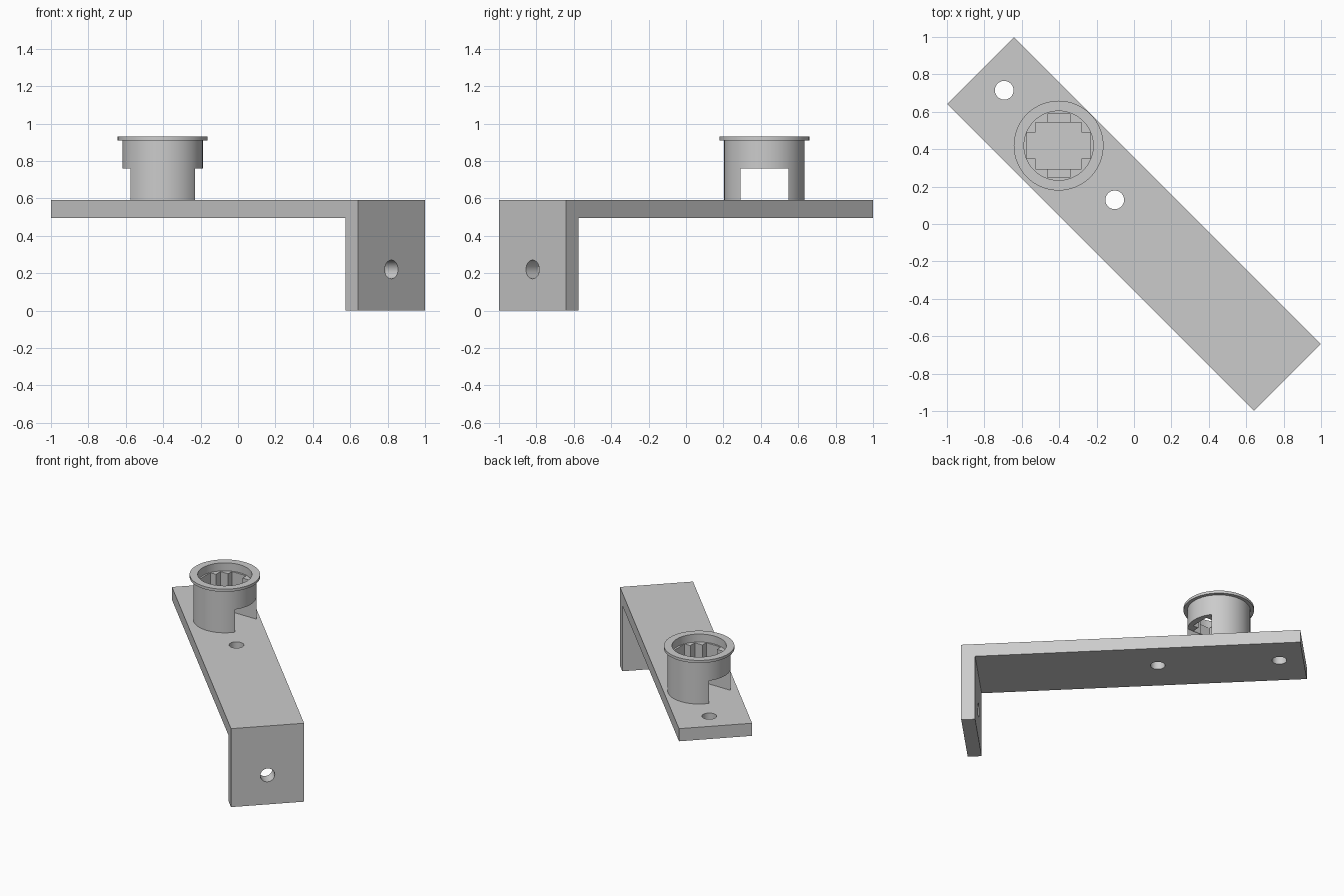
import bpy, bmesh, math
from mathutils import Matrix, Vector

cube = bpy.data.objects.get("Cube")
if cube:
    bpy.data.objects.remove(cube, do_unlink=True)

# Single grey material
grey = bpy.data.materials.new("plain grey")
grey.use_nodes = True
grey.diffuse_color = (0.6, 0.6, 0.6, 1)
grey.node_tree.nodes["Principled BSDF"].inputs["Base Color"].default_value = (0.6, 0.6, 0.6, 1)

TURN = Matrix.Rotation(math.radians(-45), 4, 'Z')
TOP = 0.59


def make(name, bm):
    bmesh.ops.recalc_face_normals(bm, faces=bm.faces)
    mesh = bpy.data.meshes.new(name)
    bm.to_mesh(mesh)
    bm.free()
    obj = bpy.data.objects.new(name, mesh)
    bpy.context.collection.objects.link(obj)
    mesh.materials.append(grey)
    return obj


def box(name, low, high):
    low, high = Vector(low), Vector(high)
    bm = bmesh.new()
    bmesh.ops.create_cube(bm, size=1, matrix=Matrix.Translation((low + high) / 2)
                          @ Matrix.Diagonal((*(high - low), 1)))
    return make(name, bm)


def drill(name, matrix):
    bm = bmesh.new()
    bmesh.ops.create_cone(bm, cap_ends=True, segments=48, radius1=0.05,
                          radius2=0.05, depth=0.3, matrix=matrix)
    return make(name, bm)


def cut(target, cutters):
    bpy.context.view_layer.objects.active = target
    for cutter in cutters:
        mod = target.modifiers.new("cut", 'BOOLEAN')
        mod.operation = 'DIFFERENCE'
        mod.solver = 'EXACT'
        mod.object = cutter
        bpy.ops.object.modifier_apply(modifier=mod.name)
        bpy.data.objects.remove(cutter, do_unlink=True)


# Bent bracket: L profile extruded across its width, turned diagonally
half, side, thick = 1.16, 0.253, 0.095
profile = [(-half, TOP), (half, TOP), (half, 0), (half - thick, 0),
           (half - thick, TOP - thick), (-half, TOP - thick)]
bm = bmesh.new()
face = bm.faces.new([bm.verts.new((u, -side, z)) for u, z in profile])
ext = bmesh.ops.extrude_face_region(bm, geom=[face])["geom"]
bmesh.ops.translate(bm, vec=(0, 2 * side, 0),
                    verts=[v for v in ext if isinstance(v, bmesh.types.BMVert)])
bmesh.ops.transform(bm, matrix=TURN, verts=bm.verts)
bracket = make("bracket", bm)

# Screw holes: two through the plate, one through the leg
holes = [drill("plate_hole", Matrix.Translation((x, y, TOP)))
         for x, y in ((-0.694, 0.715), (-0.103, 0.129))]
holes.append(drill("leg_hole", TURN @ Matrix.Translation((half - thick / 2, 0, 0.22))
                   @ Matrix.Rotation(math.pi / 2, 4, 'Y')))
cut(bracket, holes)

# Flanged round socket, spun from its profile
rings = [(0, 0.585), (0.215, 0.585), (0.215, 0.91), (0.24, 0.91),
         (0.24, 0.93), (0.185, 0.93), (0.185, 0.87), (0, 0.87)]
bm = bmesh.new()
verts = [bm.verts.new((r, 0, z)) for r, z in rings]
edges = [bm.edges.new(pair) for pair in zip(verts, verts[1:])]
bmesh.ops.spin(bm, geom=verts + edges, cent=(0, 0, 0), axis=(0, 0, 1),
               angle=2 * math.pi, steps=80)
bmesh.ops.remove_doubles(bm, verts=bm.verts, dist=0.0005)
socket = make("socket", bm)

# Square well, cross notches in the shelf and the open side slot
cut(socket, [
    box("well", (-0.123, -0.125, 0.5), (0.123, 0.125, 1)),
    box("notch_across", (-0.17, -0.07, 0.76), (0.17, 0.07, 1.02)),
    box("notch_along", (-0.06, -0.17, 0.765), (0.06, 0.17, 1.04)),
    box("side_slot", (-0.3, -0.128, 0.48), (0.3, 0.128, 0.76)),
])
socket.location = (-0.403, 0.419, 0)

# Smooth round walls, keep edges sharp
bpy.ops.object.select_all(action='DESELECT')
for obj in (bracket, socket):
    obj.select_set(True)
bpy.context.view_layer.objects.active = socket
bpy.ops.object.shade_smooth_by_angle(angle=math.radians(30))
